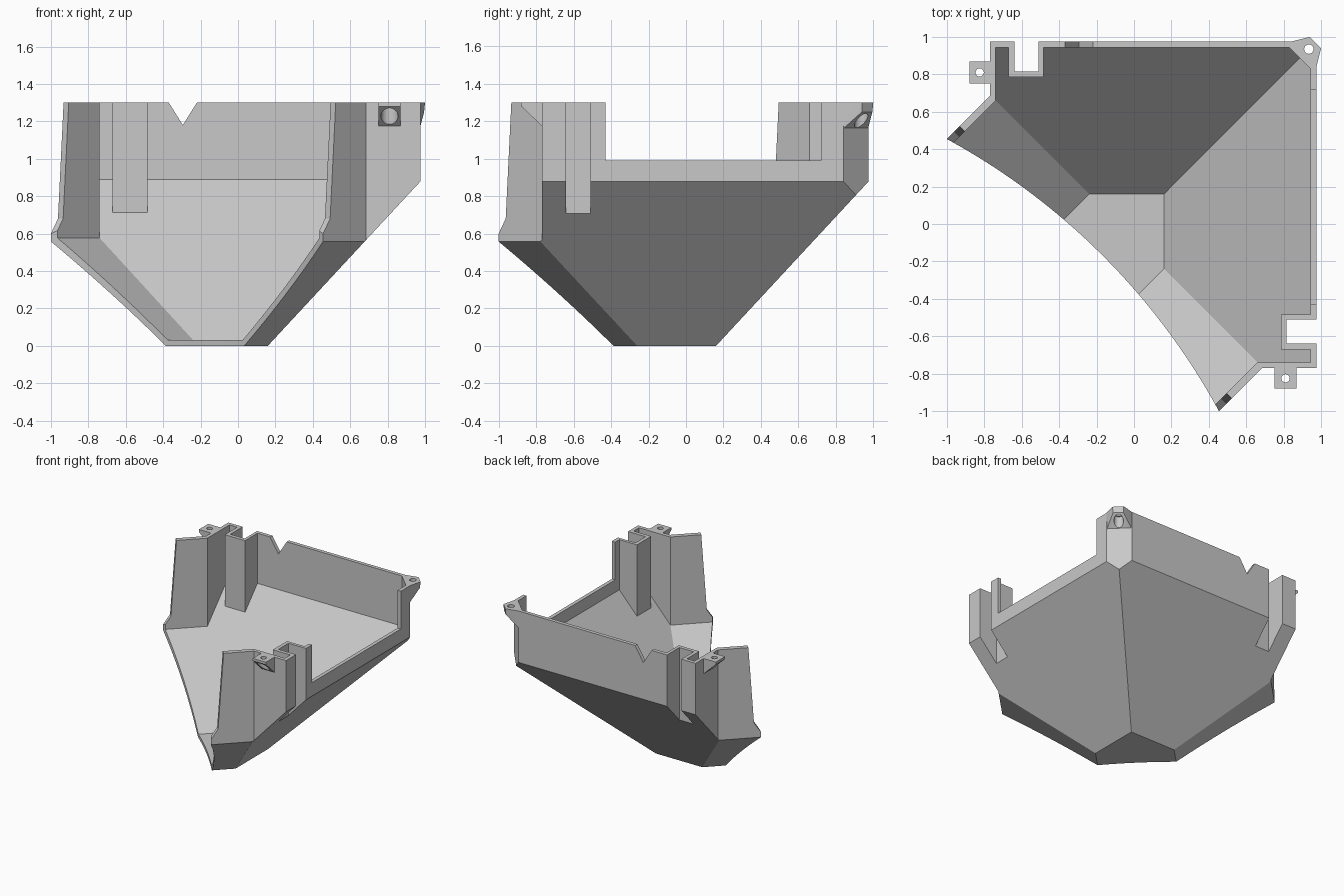
import bpy, bmesh, math

if "Cube" in bpy.data.objects:
    bpy.data.objects.remove(bpy.data.objects["Cube"])

TOP = 1.30
grey = bpy.data.materials.new("plain_grey")
grey.diffuse_color = (0.58, 0.58, 0.58, 1)
grey.use_nodes = True
grey.node_tree.nodes["Principled BSDF"].inputs["Base Color"].default_value = grey.diffuse_color


def finish(name, bm):
    bmesh.ops.recalc_face_normals(bm, faces=bm.faces[:])
    me = bpy.data.meshes.new(name)
    bm.to_mesh(me)
    bm.free()
    me.materials.append(grey)
    ob = bpy.data.objects.new(name, me)
    bpy.context.collection.objects.link(ob)
    return ob


def loft(name, lower, upper):
    """Closed solid between two matching loops of 3D points."""
    bm = bmesh.new()
    a = [bm.verts.new(p) for p in lower]
    b = [bm.verts.new(p) for p in upper]
    bm.faces.new(a)
    bm.faces.new(b)
    n = len(a)
    for i in range(n):
        j = (i + 1) % n
        bm.faces.new((a[i], a[j], b[j], b[i]))
    return finish(name, bm)


def prism(name, outline, z0, z1):
    return loft(name, [(x, y, z0) for x, y in outline], [(x, y, z1) for x, y in outline])


def hull(name, points):
    bm = bmesh.new()
    for p in points:
        bm.verts.new(p)
    bmesh.ops.convex_hull(bm, input=bm.verts[:])
    bmesh.ops.dissolve_limit(bm, angle_limit=0.01, verts=bm.verts[:], edges=bm.edges[:])
    return finish(name, bm)


def boolean(ob, cutter, op='DIFFERENCE'):
    mod = ob.modifiers.new("cut", 'BOOLEAN')
    mod.operation, mod.object, mod.solver = op, cutter, 'EXACT'
    bpy.context.view_layer.objects.active = ob
    bpy.ops.object.modifier_apply(modifier=mod.name)
    bpy.data.objects.remove(cutter, do_unlink=True)


def disc(cx, cy, r, n=32):
    return [(cx + r * math.cos(2 * math.pi * i / n), cy + r * math.sin(2 * math.pi * i / n))
            for i in range(n)]


def both_sides(half):
    """Mirror a half outline across the diagonal x = y."""
    return half + [(y, x) for x, y in reversed(half)]


def basin(name, half, z0, prism_top, a, a_rate, b, b_rate):
    """Wall outline trimmed by the flared sloping underside."""
    def section(z):
        p, q, s = a + a_rate * (z - z0), b + b_rate * (z - z0), -2.2
        ring = both_sides([(p, p), (p - q, p), ((s - q) / 2, (s + q) / 2)])
        return [(x, y, z) for x, y in ring[:-1]]   # corner point is shared
    ob = prism(name, both_sides(half), -0.1, prism_top)
    boolean(ob, loft("flare", section(z0), section(1.6)), 'INTERSECT')
    return ob


# shell: outer solid minus inner solid, with the outside channels in the outline
outer = [(0.84, 0.975), (-0.51, 0.975), (-0.51, 0.815), (-0.64, 0.815),
         (-0.64, 0.975), (-0.77, 0.975), (-0.77, 0.685), (-1.40, 0.055)]
inner = [(0.828, 0.945), (-0.485, 0.945), (-0.485, 0.785), (-0.67, 0.785),
         (-0.67, 0.945), (-0.74, 0.945), (-0.74, 0.66), (-1.50, -0.10)]
shell = basin("shell", outer, 0.0, TOP, 0.16, 0.928, 0.42, 1.857)
cavity = basin("cavity", inner, 0.03, 1.5, 0.16, 0.915, 0.40, 1.83)
boolean(shell, cavity)

# curved open front, a large upright cylinder cut
R, C = 3.64, -2.742
arc = []
for i in range(49):
    t = math.radians(45 - 24 + i)
    arc.append((C + R * math.cos(t), C + R * math.sin(t)))
boolean(shell, prism("front_cut", arc + [(-2.6, 0.2), (-2.6, -2.6), (0.2, -2.6)], -0.2, 1.6))

# raked ends of the two front walls
rake = [(-2.0, 0.60), (-0.545, 0.60), (-0.47, 0.68), (-0.41, TOP), (-0.40, 1.45), (-2.0, 1.45)]
boolean(shell, loft("rake_cut",
                    [((s - d) / 2, (s + d) / 2, z) for d in (-3,) for s, z in rake],
                    [((s - d) / 2, (s + d) / 2, z) for d in (3,) for s, z in rake]))

# lowered right wall and V notch in the back wall
boolean(shell, prism("low_wall_cut", [(0.9, -0.43), (1.1, -0.43), (1.1, 0.72), (0.9, 0.72)], 0.99, 1.6))
vee = [(-0.445, 1.42), (-0.295, 1.18), (-0.145, 1.42)]
boolean(shell, loft("notch_cut", [(x, 0.9, z) for x, z in vee], [(x, 1.1, z) for x, z in vee]))


# screw holes: narrow through hole with a wider bore from below
def drill(ob, x, y, r, bore, z):
    boolean(ob, prism("hole", disc(x, y, r), 1.0, 1.6))
    boolean(ob, prism("bore", disc(x, y, bore), 1.0, z))


# side mounting tabs with sloped undersides
for name, swap in (("left_tab", False), ("front_tab", True)):
    pts = [(x, y, z) for y in (0.75, 0.87)
           for x, z in ((-0.765, 1.17), (-0.765, TOP), (-0.88, TOP), (-0.88, 1.28))]
    cx, cy = -0.825, 0.81
    if swap:
        pts = [(y, x, z) for x, y, z in pts]
        cx, cy = cy, cx
    tab = hull(name, pts)
    drill(tab, cx, cy, 0.022, 0.045, 1.27)

# corner screw boss over the chamfered back corner
half = [(0.83, 0.96, 1.15), (0.83, 0.96, TOP), (0.84, 0.975, TOP), (0.84, 0.972, 1.16),
        (0.94, 1.0, TOP), (0.94, 0.995, 1.25)]
boss = hull("corner_boss", half + [(y, x, z) for x, y, z in half])
drill(boss, 0.935, 0.935, 0.025, 0.036, 1.26)

# smooth the curves, keep the creases
for ob in bpy.context.scene.objects:
    ob.select_set(True)
bpy.context.view_layer.objects.active = shell
bpy.ops.object.shade_smooth_by_angle(angle=math.radians(20))
